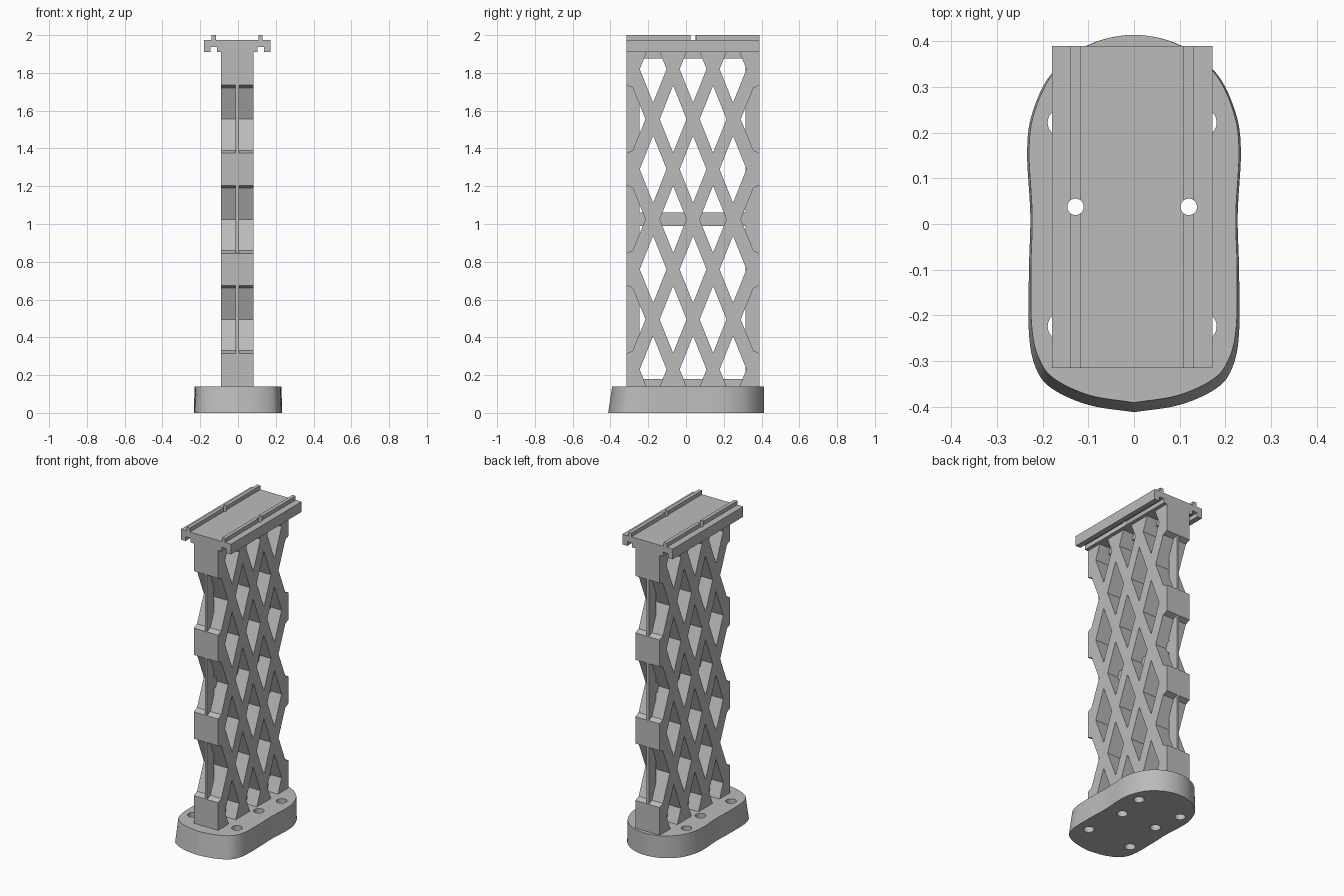
import bpy, bmesh, math
from mathutils import Vector

if "Cube" in bpy.data.objects:
    bpy.data.objects.remove(bpy.data.objects["Cube"], do_unlink=True)

CX, CY = -0.004, 0.0375          # centre of the tower and deck
HALF_X, HALF_Y = 0.085, 0.3525   # tower half sizes
BASE_TOP, DECK_LOW = 0.14, 1.91

grey = bpy.data.materials.new("plain grey")
grey.use_nodes = True
grey.diffuse_color = (0.5, 0.5, 0.5, 1)
grey.node_tree.nodes["Principled BSDF"].inputs["Base Color"].default_value = (0.5, 0.5, 0.5, 1)


def prisms(name, pairs):
    """One object made of prisms, each a (start ring, end ring) pair."""
    bm = bmesh.new()
    for low, high in pairs:
        a = [bm.verts.new(p) for p in low]
        b = [bm.verts.new(p) for p in high]
        n = len(a)
        bm.faces.new(a[::-1])
        bm.faces.new(b)
        for i in range(n):
            j = (i + 1) % n
            bm.faces.new((a[i], a[j], b[j], b[i]))
    bmesh.ops.recalc_face_normals(bm, faces=bm.faces)
    mesh = bpy.data.meshes.new(name)
    bm.to_mesh(mesh)
    bm.free()
    mesh.materials.append(grey)
    ob = bpy.data.objects.new(name, mesh)
    bpy.context.collection.objects.link(ob)
    return ob


def along_x(points, half):
    return ([(CX - half, y, z) for y, z in points], [(CX + half, y, z) for y, z in points])


def along_y(points, y0, y1):
    return ([(x, y0, z) for x, z in points], [(x, y1, z) for x, z in points])


def bore(x, y, r, z0, z1, n=32):
    ring = [(x + r * math.cos(t * math.tau / n), y + r * math.sin(t * math.tau / n)) for t in range(n)]
    return ([(u, v, z0) for u, v in ring], [(u, v, z1) for u, v in ring])


def rect(u0, u1, v0, v1):
    return [(u0, v0), (u1, v0), (u1, v1), (u0, v1)]


def cut(ob, cutter):
    cutter.hide_render = True
    mod = ob.modifiers.new("cut", "BOOLEAN")
    mod.operation, mod.solver, mod.object = "DIFFERENCE", "EXACT", cutter
    activate(ob)
    bpy.ops.object.modifier_apply(modifier=mod.name)
    bpy.data.objects.remove(cutter, do_unlink=True)


def activate(ob):
    bpy.ops.object.select_all(action="DESELECT")
    ob.select_set(True)
    bpy.context.view_layer.objects.active = ob


def smooth(ob):
    activate(ob)
    bpy.ops.object.shade_smooth_by_angle(angle=math.radians(30))


# Base: rounded outline with a slight point at the front, raked inward there
half_outline = [Vector(p) for p in (
    (0, -0.412), (0.1, -0.396), (0.18, -0.36), (0.215, -0.315), (0.23, -0.24), (0.23, -0.1),
    (0.227, 0.02), (0.234, 0.16), (0.222, 0.245), (0.18, 0.33), (0.1, 0.392), (0, 0.414))]


def spline(pts, steps=6):
    ext = [pts[0] * 2 - pts[1]] + pts + [Vector((-pts[-2].x, pts[-2].y))]
    out = []
    for i in range(1, len(ext) - 2):
        p0, p1, p2, p3 = ext[i - 1:i + 3]
        for s in range(steps):
            t = s / steps
            out.append(0.5 * (2 * p1 + (p2 - p0) * t + (2 * p0 - 5 * p1 + 4 * p2 - p3) * t * t
                              + (3 * p1 - p0 - 3 * p2 + p3) * t ** 3))
    return out + [pts[-1]]


right = spline(half_outline)
outline = right + [Vector((-p.x, p.y)) for p in right[-2:0:-1]]


def raked(p):
    f = min(1, max(0, (-p.y - 0.1) / 0.22))
    return (p.x * (0.982 - 0.015 * f), p.y + 0.021 * f, BASE_TOP)


base = prisms("base", [([(p.x, p.y, 0) for p in outline], [raked(p) for p in outline])])
bolt_spots = [(s * x, y) for s in (-1, 1) for x, y in ((0.154, -0.224), (0.124, CY), (0.154, 0.222))]
cut(base, prisms("base_bores", [bore(CX + x, y, 0.031, -0.1, 0.3) for x, y in bolt_spots]))
smooth(base)

# Lattice tower: solid block cut by staggered diamonds and flared edge notches
y0, y1 = CY - HALF_Y, CY + HALF_Y
tower = prisms("lattice_tower", [along_x(rect(y0, y1, BASE_TOP - 0.01, DECK_LOW + 0.01), HALF_X)])
PITCH, W, H = 0.2115, 0.071, 0.178
holes = []
for row in range(7):
    z = 0.23 + row * 0.265
    odd = row % 2
    for c in ((-0.5, 0.5) if odd else (-1, 0, 1)):
        y = CY + c * PITCH
        holes.append(along_x([(y - W, z), (y, z - H), (y + W, z), (y, z + H)], 0.2))
    if odd:
        for s in (-1, 1):
            notch = [(0.252, 0), (0.32, 0.166), (0.3525, 0.18), (0.4, 0.2),
                     (0.4, -0.2), (0.3525, -0.18), (0.32, -0.166)]
            holes.append(along_x([(CY + s * u, z + v) for u, v in notch], 0.2))
cut(tower, prisms("diamond_cutters", holes))

# Thin web inside the tower: a frame with a bar across the middle
inset = 0.001
web = prisms("inner_web", [along_x(rect(y0 + inset, y1 - inset, BASE_TOP - 0.02, DECK_LOW + 0.02), 0.008)])
cut(web, prisms("web_openings", [along_x(rect(-0.247, 0.316, a, b), 0.1)
                                 for a, b in ((0.18, 0.99), (1.06, 1.875))]))

# Deck: slab with a pair of ridges on top and matching grooves underneath
half_profile = [(0.092, DECK_LOW), (0.108, DECK_LOW), (0.108, 1.937), (0.142, 1.937), (0.142, DECK_LOW),
                (0.176, DECK_LOW), (0.176, 1.975), (0.135, 1.975), (0.135, 2.0), (0.112, 2.0), (0.112, 1.975)]
profile = [(CX + x, z) for x, z in half_profile] + [(CX - x, z) for x, z in half_profile[::-1]]
deck = prisms("deck", [along_y(profile, y0, y1)])
cut(deck, prisms("deck_bores", [bore(CX + s * 0.124, CY, 0.018, 1.8, 2.1) for s in (-1, 1)]))
smooth(deck)
